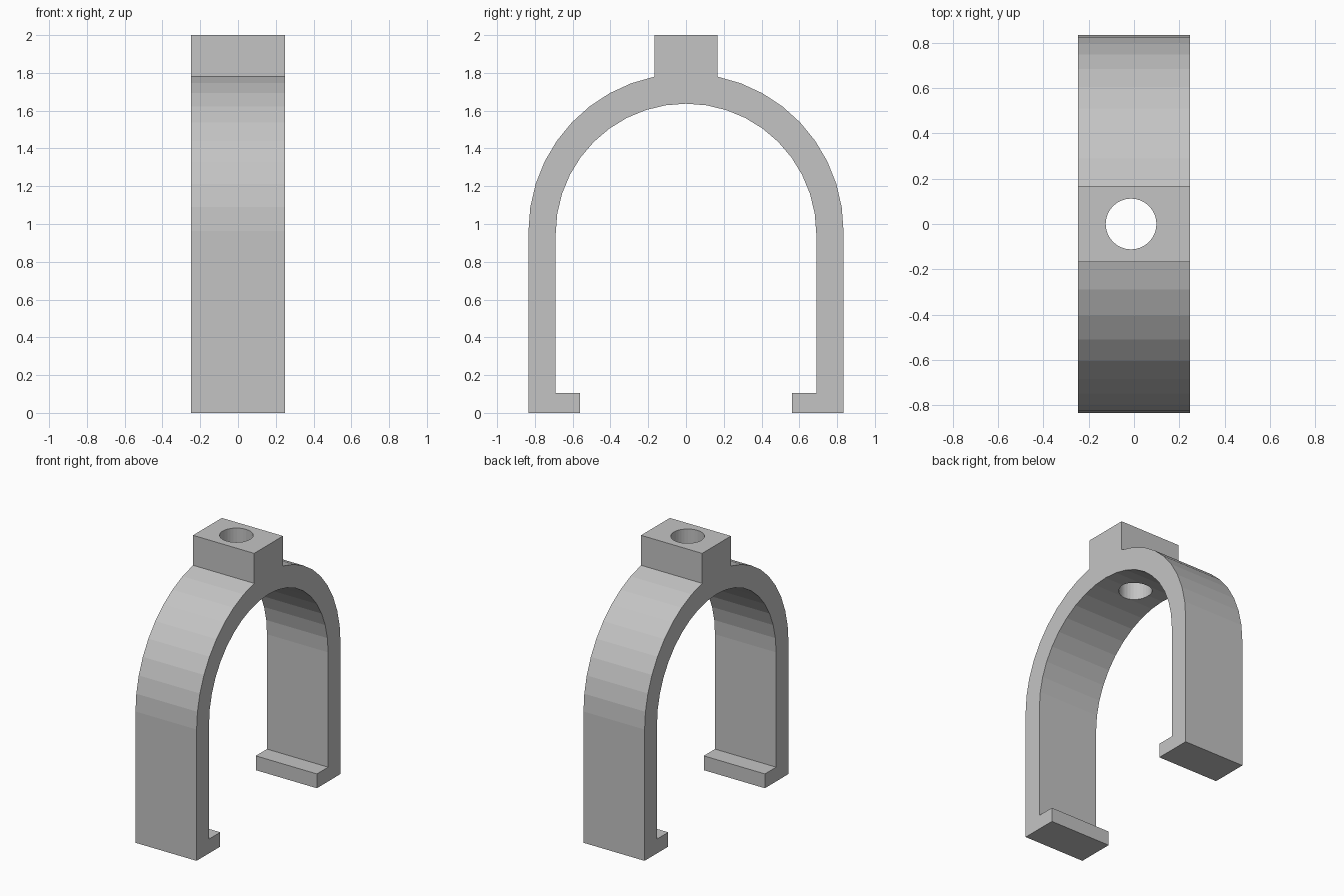
import bpy, bmesh
from math import sin, cos, asin, pi

cube = bpy.data.objects.get("Cube")
if cube:
    bpy.data.objects.remove(cube, do_unlink=True)

HALF_WIDTH = 0.248
OUTER_R, OUTER_Z = 0.834, 0.963
INNER_R, INNER_Z = 0.69, 0.947
BOSS = 0.167
FOOT_Y, FOOT_Z = 0.56, 0.105

grey = bpy.data.materials.new("plain grey")
grey.use_nodes = True
colour = (0.55, 0.55, 0.55, 1)
grey.diffuse_color = colour
grey.node_tree.nodes["Principled BSDF"].inputs["Base Color"].default_value = colour


def arc(radius, z, start, end, steps):
    """Points on an arc, with angles measured from straight up."""
    angles = [start + (end - start) * i / steps for i in range(steps + 1)]
    return [(radius * sin(a), z + radius * cos(a)) for a in angles]


# Half of the side outline, from the boss top down to the foot and back up inside
half = [(BOSS, 2.0)]
half += arc(OUTER_R, OUTER_Z, asin(BOSS / OUTER_R), pi / 2, 9)
half += [(OUTER_R, 0), (FOOT_Y, 0), (FOOT_Y, FOOT_Z), (INNER_R, FOOT_Z)]
half += arc(INNER_R, INNER_Z, pi / 2, 0, 10)
outline = half + [(-y, z) for y, z in reversed(half[:-1])]

# Arched clamp: extrude the outline across the width
bm = bmesh.new()
face = bm.faces.new([bm.verts.new((-HALF_WIDTH, y, z)) for y, z in outline])
new = bmesh.ops.extrude_face_region(bm, geom=[face])["geom"]
bmesh.ops.translate(bm, vec=(2 * HALF_WIDTH, 0, 0),
                    verts=[v for v in new if isinstance(v, bmesh.types.BMVert)])
bmesh.ops.recalc_face_normals(bm, faces=bm.faces)
mesh = bpy.data.meshes.new("arched_clamp")
bm.to_mesh(mesh)
bm.free()
mesh.materials.append(grey)
clamp = bpy.data.objects.new("arched_clamp", mesh)
bpy.context.collection.objects.link(clamp)

# Vertical hole through the boss, slightly off centre
bpy.ops.mesh.primitive_cylinder_add(vertices=32, radius=0.112, depth=1,
                                    location=(-0.013, 0, 1.8))
cutter = bpy.context.object
cutter.name = "hole_cutter"
cutter.data.materials.append(grey)
cutter.hide_render = True
cutter.hide_set(True)
cutter.display_type = 'WIRE'
hole = clamp.modifiers.new("bolt_hole", 'BOOLEAN')
hole.operation = 'DIFFERENCE'
hole.solver = 'EXACT'
hole.object = cutter
